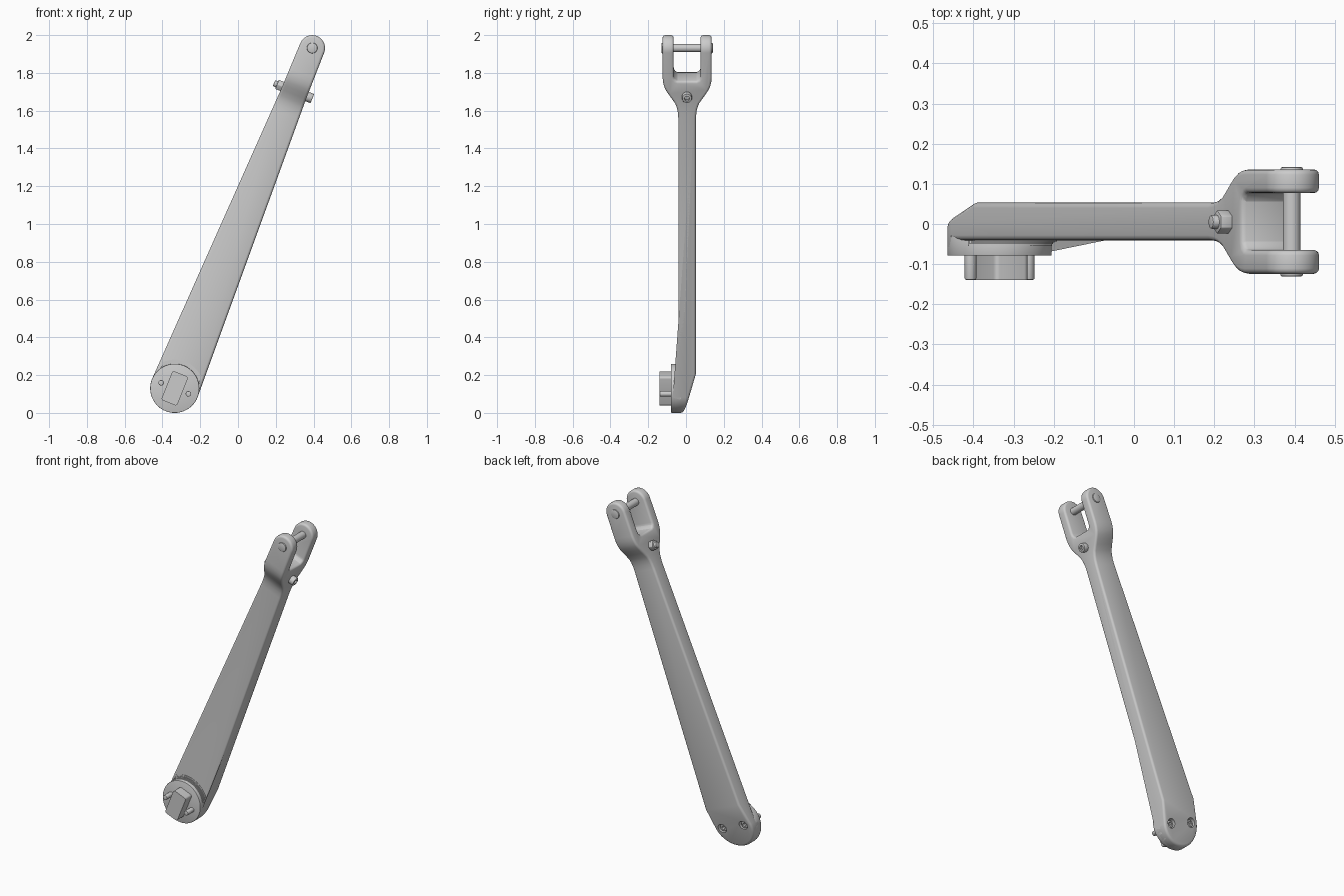
import bpy, bmesh
from math import sin, cos, pi, radians
from mathutils import Matrix

if "Cube" in bpy.data.objects:
    bpy.data.objects.remove(bpy.data.objects["Cube"])

# Parts are modelled upright (z along the arm, origin at the hub) and tilted at the end
TILT = Matrix.Translation((-0.335, 0, 0.13)) @ Matrix.Rotation(radians(22), 4, 'Y')
LEN, YC = 1.943, 0.006
parts = []


def arc(cx, cy, r, a0, a1, n):
    return [(cx + r * cos(radians(a0 + (a1 - a0) * i / n)),
             cy + r * sin(radians(a0 + (a1 - a0) * i / n))) for i in range(n + 1)]


def circle(cx, cy, r, n=32):
    return arc(cx, cy, r, 0, 360, n)[:-1]


def prism(name, pts, axis, lo, hi, keep=True):
    """Extrude a profile along y (points are x,z) or along x (points are y,z)."""
    bm = bmesh.new()
    rings = [[bm.verts.new((a, d, b) if axis == 'y' else (d, a, b)) for a, b in pts]
             for d in (lo, hi)]
    bm.faces.new(rings[0])
    bm.faces.new(rings[1])
    n = len(pts)
    for i in range(n):
        j = (i + 1) % n
        bm.faces.new((rings[0][i], rings[0][j], rings[1][j], rings[1][i]))
    bmesh.ops.recalc_face_normals(bm, faces=bm.faces)
    me = bpy.data.meshes.new(name)
    bm.to_mesh(me)
    bm.free()
    ob = bpy.data.objects.new(name, me)
    bpy.context.collection.objects.link(ob)
    if keep:
        parts.append(ob)
    return ob


def apply(ob, mod):
    bpy.context.view_layer.objects.active = ob
    bpy.ops.object.modifier_apply(modifier=mod.name)


def boolean(ob, other, op):
    m = ob.modifiers.new("bool", 'BOOLEAN')
    m.operation, m.object, m.solver = op, other, 'EXACT'
    apply(ob, m)
    bpy.data.objects.remove(other)


def bevel(ob, width, segments=2, angle=35):
    m = ob.modifiers.new("bevel", 'BEVEL')
    m.width, m.segments, m.limit_method = width, segments, 'ANGLE'
    m.angle_limit = radians(angle)
    m.use_clamp_overlap = False
    apply(ob, m)


# Arm with fork: tapered front outline intersected with the side profile
outline = (arc(0, 0, 0.13, 180, 360, 32) + [(0.071, 1.68)]
           + arc(0, LEN, 0.068, 0, 180, 24) + [(-0.071, 1.68)])
arm = prism("arm", outline, 'y', -0.3, 0.3)
half = [(0.047, 1.57), (0.049, 1.60), (0.054, 1.625), (0.063, 1.65), (0.100, 1.705),
        (0.114, 1.728), (0.123, 1.75), (0.128, 1.775), (0.130, 1.80), (0.130, 2.1),
        (0.071, 2.1), (0.071, 1.81), (0.069, 1.798), (0.062, 1.786), (0.050, 1.781)]
side = ([(-0.07, -0.2), (-0.038, -0.2), (0.053, 0.13)]
        + [(YC + h, z) for h, z in half]
        + [(YC - h, z) for h, z in reversed(half)]
        + [(-0.041, 0.0), (-0.07, 0.0)])
boolean(arm, prism("side_cutter", side, 'x', -0.5, 0.5, False), 'INTERSECT')
bevel(arm, 0.013, 3)

# Hub disc with a curved fillet running up the arm
hub = prism("hub_disc", circle(0, 0, 0.13, 64), 'y', -0.079, -0.03)
bevel(hub, 0.003)
for i, (y, r) in enumerate([(-0.055, 0.133), (-0.05, 0.137), (-0.046, 0.143), (-0.043, 0.152)]):
    span = 58 - i * 3
    prism("hub_fillet", arc(0, 0, r, 90 - span, 90 + span, 24), 'y', y, -0.035)

# Rectangular drive key
key = prism("drive_key", [(-0.045, -0.083), (0.045, -0.083), (0.045, 0.083), (-0.045, 0.083)],
            'y', -0.139, -0.07)
m = key.modifiers.new("corners", 'BEVEL')
m.affect, m.width, m.segments, m.limit_method = 'EDGES', 0.012, 4, 'WEIGHT'
weights = key.data.attributes.new("bevel_weight_edge", 'FLOAT', 'EDGE')
for e in key.data.edges:
    a, b = (key.data.vertices[v].co for v in e.vertices)
    weights.data[e.index].value = 1.0 if abs(a.y - b.y) > 0.01 else 0.0
apply(key, m)

# Two hub screws with counterbored socket heads on the back
for x in (-0.078, 0.078):
    boolean(arm, prism("counterbore", circle(x, 0, 0.027, 24), 'y', -0.02, 0.2, False), 'DIFFERENCE')
    shank = prism("hub_screw_shank", circle(x, 0, 0.0145, 24), 'y', -0.139, -0.02)
    bevel(shank, 0.003)
    head = prism("hub_screw_head", circle(x, 0, 0.022, 24), 'y', -0.025, 0.006)
    bevel(head, 0.003)
    boolean(head, prism("socket", circle(x, 0, 0.013, 6), 'y', -0.01, 0.1, False), 'DIFFERENCE')

# Fork pin with wider end collars
prism("fork_pin", circle(0, LEN, 0.022), 'y', -0.12, 0.13)
for lo, hi in ((-0.131, -0.1), (0.11, 0.142)):
    collar = prism("pin_collar", circle(0, LEN, 0.028), 'y', lo, hi)
    bevel(collar, 0.005)

# Cross bolt: socket head on one side, nut and thread tip on the other
BY, BZ = 0.005, 1.695
head = prism("bolt_head", circle(BY, BZ, 0.026), 'x', 0.06, 0.101)
bevel(head, 0.004)
boolean(head, prism("socket", circle(BY, BZ, 0.015, 6), 'x', 0.082, 0.2, False), 'DIFFERENCE')
nut = prism("bolt_nut", circle(BY, BZ, 0.030, 6), 'x', -0.101, -0.06)
bevel(nut, 0.003)
tip = prism("bolt_tip", circle(BY, BZ, 0.017, 24), 'x', -0.118, -0.06)
bevel(tip, 0.004)

# Tilt everything into place and smooth the rounded surfaces
bpy.ops.object.select_all(action='DESELECT')
for ob in parts:
    ob.data.transform(TILT)
    ob.select_set(True)
bpy.context.view_layer.objects.active = arm
bpy.ops.object.shade_smooth_by_angle(angle=radians(32))
